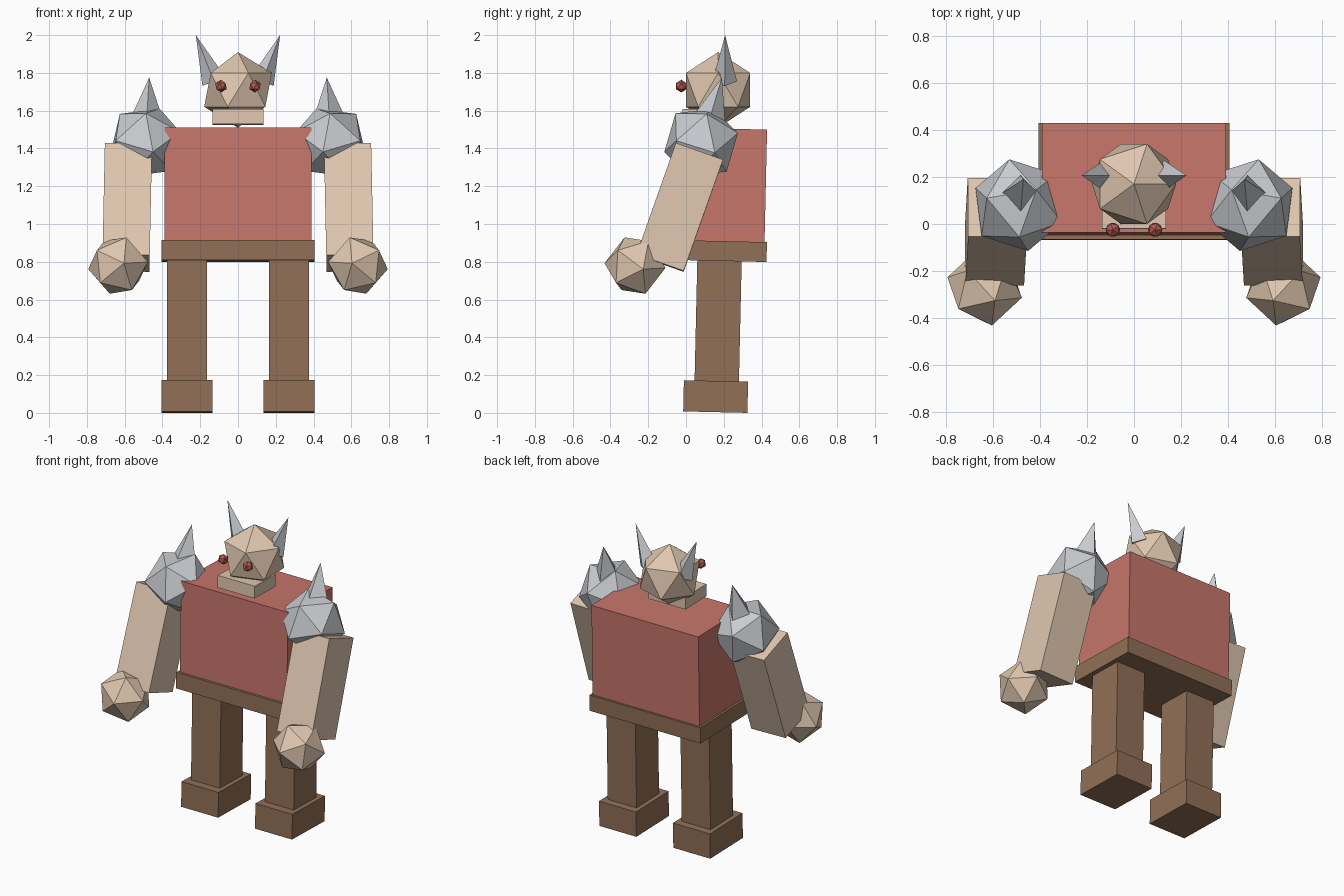
import bpy, bmesh
from math import radians
from mathutils import Matrix, Vector

cube = bpy.data.objects.get("Cube")
if cube:
    bpy.data.objects.remove(cube, do_unlink=True)


def material(name, rgb):
    m = bpy.data.materials.new(name)
    m.use_nodes = True
    m.diffuse_color = (*rgb, 1)
    m.node_tree.nodes["Principled BSDF"].inputs["Base Color"].default_value = (*rgb, 1)
    return m


SKIN = material("tan_skin", (0.74, 0.57, 0.43))
RED = material("red_shirt", (0.57, 0.18, 0.147))
BROWN = material("brown_leather", (0.285, 0.16, 0.095))
STEEL = material("pale_steel", (0.58, 0.60, 0.63))
EYE = material("dark_red_eye", (0.46, 0.10, 0.08))


def finish(name, bm, matrix, mat, side=1):
    """Place the mesh; side -1 mirrors it to the right."""
    bm.transform(Matrix.Diagonal((side, 1, 1, 1)) @ matrix)
    if side < 0:
        bmesh.ops.reverse_faces(bm, faces=bm.faces)
    mesh = bpy.data.meshes.new(name)
    bm.to_mesh(mesh)
    bm.free()
    mesh.materials.append(mat)
    bpy.context.collection.objects.link(bpy.data.objects.new(name, mesh))


def box(name, center, size, mat, side=1, tilt=-1.3, splay=0):
    bm = bmesh.new()
    bmesh.ops.create_cube(bm, size=1)
    m = (Matrix.Translation(center) @ Matrix.Rotation(radians(splay), 4, 'Y')
         @ Matrix.Rotation(radians(tilt), 4, 'X') @ Matrix.Diagonal((*size, 1)))
    finish(name, bm, m, mat, side)


def gem(name, center, radius, mat, side=1, pole=(0, 0, 1), ring=(1, 0, 0)):
    """Twenty-sided ball with one corner at pole and the next towards ring."""
    bm = bmesh.new()
    bmesh.ops.create_icosphere(bm, subdivisions=1, radius=radius)
    z = Vector(pole).normalized()
    y = z.cross(Vector(ring)).normalized()
    turn = Matrix((y.cross(z), y, z)).transposed().to_4x4()
    finish(name, bm, Matrix.Translation(center) @ turn, mat, side)


def spike(name, base, tip, radius, mat, side):
    """Four-sided cone from base to tip."""
    base, tip = Vector(base), Vector(tip)
    axis = tip - base
    bm = bmesh.new()
    bmesh.ops.create_cone(bm, cap_ends=True, segments=4, radius1=radius,
                          radius2=0, depth=axis.length)
    turn = Vector((0, 0, 1)).rotation_difference(axis).to_matrix().to_4x4()
    finish(name, bm, Matrix.Translation((base + tip) / 2) @ turn, mat, side)


# Trunk
box("torso", (0, 0.19, 1.205), (0.78, 0.465, 0.6), RED)
box("belt", (0, 0.18, 0.857), (0.81, 0.495, 0.105), BROWN)

# Head
gem("head", (0, 0.17, 1.71), 0.2, SKIN)
box("jaw", (0, 0.09, 1.567), (0.27, 0.22, 0.08), SKIN)

for side, label in ((1, "left"), (-1, "right")):
    # Face details
    gem(label + "_eye", (0.09, -0.025, 1.73), 0.034, EYE, side)
    spike(label + "_horn", (0.128, 0.205, 1.755), (0.223, 0.207, 2.0), 0.065, STEEL, side)
    # Leg
    box(label + "_leg", (0.27, 0.17, 0.485), (0.21, 0.235, 0.64), BROWN, side)
    box(label + "_foot", (0.27, 0.157, 0.0865), (0.27, 0.34, 0.165), BROWN, side)
    # Arm
    box(label + "_arm", (0.587, -0.033, 1.088), (0.25, 0.265, 0.625), SKIN, side,
        tilt=-19.5, splay=-1.2)
    gem(label + "_hand", (0.635, -0.27, 0.78), 0.165, SKIN, side,
        pole=(-0.03, -0.156, 0.012), ring=(-0.04, -0.034, 0.148))
    # Spiked shoulder guard
    gem(label + "_shoulder_guard", (0.49, 0.08, 1.432), 0.205, STEEL, side,
        pole=(-0.04, -0.195, -0.05), ring=(0, -0.13, 0.165))
    spike(label + "_shoulder_spike", (0.485, 0.115, 1.52), (0.47, 0.19, 1.775), 0.1,
          STEEL, side)
